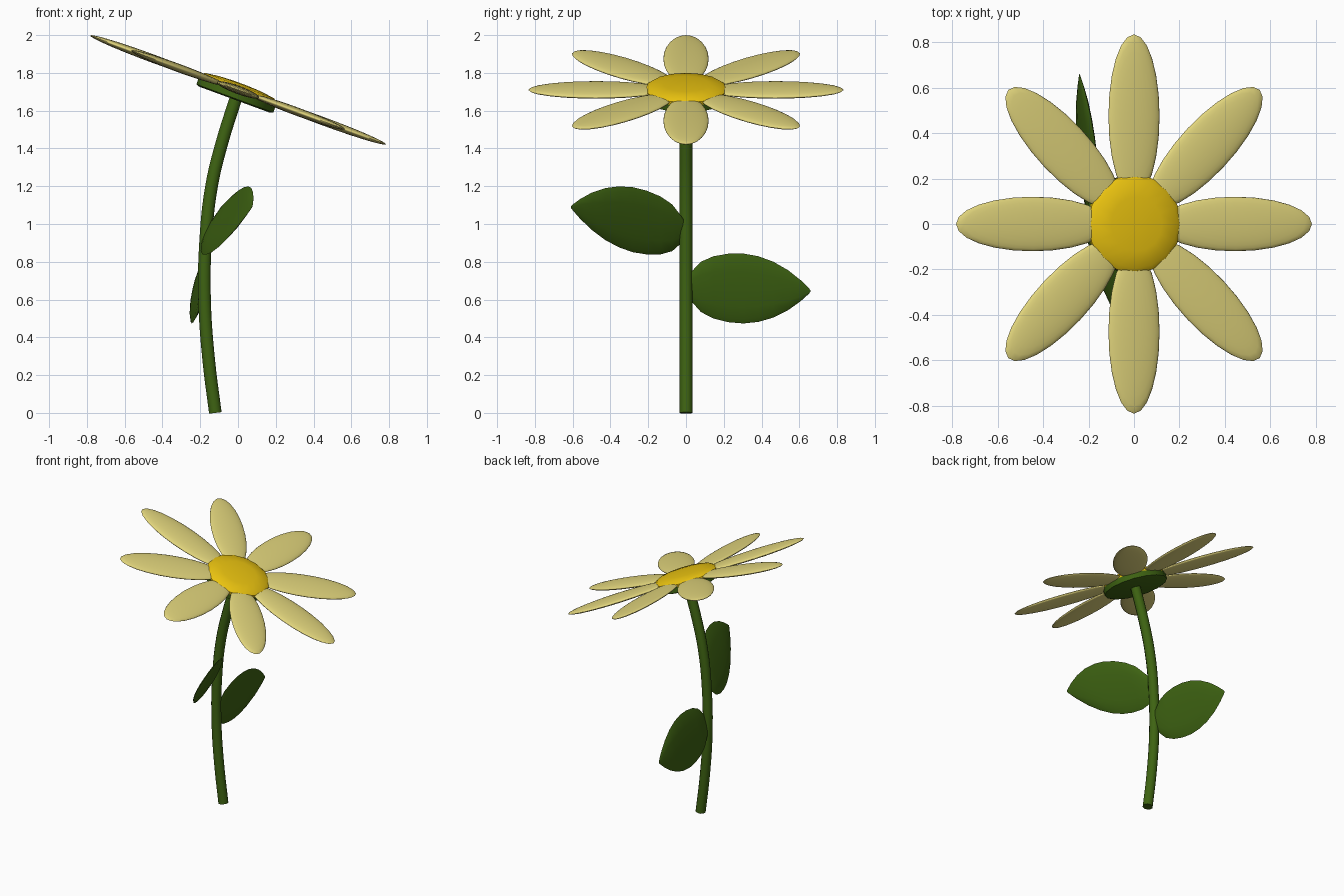
import bpy, bmesh, math
from mathutils import Vector, Matrix

if "Cube" in bpy.data.objects:
    bpy.data.objects.remove(bpy.data.objects["Cube"])


def material(name, rgb):
    m = bpy.data.materials.new(name)
    m.diffuse_color = (*rgb, 1)
    m.use_nodes = True
    m.node_tree.nodes["Principled BSDF"].inputs["Base Color"].default_value = m.diffuse_color
    return m


PETAL = material("petal_cream", (0.75, 0.66, 0.20))
YELLOW = material("disc_yellow", (0.83, 0.55, 0.005))
GREEN = material("plant_green", (0.048, 0.125, 0.006))


def finish(name, bm, mat, angle=50):
    bmesh.ops.recalc_face_normals(bm, faces=bm.faces[:])
    me = bpy.data.meshes.new(name)
    bm.to_mesh(me)
    bm.free()
    ob = bpy.data.objects.new(name, me)
    bpy.context.collection.objects.link(ob)
    me.materials.append(mat)
    bpy.ops.object.select_all(action='DESELECT')
    ob.select_set(True)
    bpy.context.view_layer.objects.active = ob
    bpy.ops.object.shade_smooth_by_angle(angle=math.radians(angle))
    return ob


def loft(name, rings, mat, angle=50):
    """Skin a list of equal-length closed rings and cap both ends."""
    bm = bmesh.new()
    vs = [[bm.verts.new(p) for p in r] for r in rings]
    n = len(vs[0])
    for a, b in zip(vs, vs[1:]):
        for i in range(n):
            j = (i + 1) % n
            bm.faces.new((a[i], a[j], b[j], b[i]))
    bm.faces.new(vs[0])
    bm.faces.new(vs[-1])
    return finish(name, bm, mat, angle)


def ring(center, u, v, n):
    return [center + u * math.cos(2 * math.pi * i / n) + v * math.sin(2 * math.pi * i / n)
            for i in range(n)]


# Flower head frame: tilted 20 degrees towards +x
HEAD = Matrix.Translation((0, 0, 1.71)) @ Matrix.Rotation(math.radians(20.2), 4, 'Y')

# Petals: flattened ellipsoids around the centre
for k in range(8):
    bm = bmesh.new()
    bmesh.ops.create_uvsphere(bm, u_segments=24, v_segments=14, radius=1)
    shape = (Matrix.Rotation(k * math.pi / 4, 4, 'Z') @ Matrix.Translation((0.475, 0, 0))
             @ Matrix.Diagonal((0.36, 0.12, 0.022, 1)))
    bm.transform(HEAD @ shape)
    finish(f"petal_{k + 1}", bm, PETAL, 80)


# Flower disc and green calyx underneath
def head_rings(profile):
    return [[HEAD @ p for p in ring(Vector((0, 0, h)), Vector((r, 0, 0)), Vector((0, r, 0)), 16)]
            for r, h in profile]


loft("flower_disc", head_rings([(0.217, -0.01), (0.217, 0.008), (0.195, 0.024),
                                (0.12, 0.034), (0.04, 0.038)]), YELLOW)
loft("calyx", head_rings([(0.20, -0.055), (0.217, -0.048), (0.217, -0.01)]), GREEN)

# Stem: gently bowed tube in the xz plane
path = [(-0.12, 0), (-0.155, 0.28), (-0.177, 0.6), (-0.172, 0.9),
        (-0.14, 1.2), (-0.085, 1.43), (-0.01, 1.67)]
cu = bpy.data.curves.new("stem_path", 'CURVE')
cu.dimensions = '3D'
cu.bevel_depth = 0.035
cu.bevel_resolution = 3
cu.use_fill_caps = True
sp = cu.splines.new('BEZIER')
sp.bezier_points.add(len(path) - 1)
for bp, (x, z) in zip(sp.bezier_points, path):
    bp.co = (x, 0, z)
    bp.handle_left_type = bp.handle_right_type = 'AUTO'
sp.resolution_u = 5
stem = bpy.data.objects.new("stem", cu)
bpy.context.collection.objects.link(stem)
bpy.ops.object.select_all(action='DESELECT')
stem.select_set(True)
bpy.context.view_layer.objects.active = stem
bpy.ops.object.convert(target='MESH')
stem = bpy.context.view_layer.objects.active
stem.data.materials.clear()
stem.data.materials.append(GREEN)
bpy.ops.object.shade_smooth_by_angle(angle=math.radians(50))

# Leaves: thin pointed blades, (position, relative half width)
LEAF = [(0, 0.25), (0.05, 0.45), (0.12, 0.72), (0.22, 0.89), (0.34, 0.98), (0.46, 1.0),
        (0.58, 0.94), (0.70, 0.80), (0.82, 0.57), (0.92, 0.30), (0.98, 0.10), (1, 0.02)]


def leaf(name, base, tip, half):
    base, tip, half = Vector(base), Vector(tip), Vector(half)
    normal = (tip - base).cross(half).normalized() * 0.016
    loft(name, [ring(base.lerp(tip, t), half * w, normal * min(1, w * 1.5), 12)
                for t, w in LEAF], GREEN, 60)


leaf("lower_leaf", (-0.175, 0.0, 0.67), (-0.24, 0.66, 0.645), (0.04, 0, 0.185))
leaf("upper_leaf", (-0.165, 0.0, 0.965), (0.075, -0.61, 1.09), (0.085, 0, 0.172))
